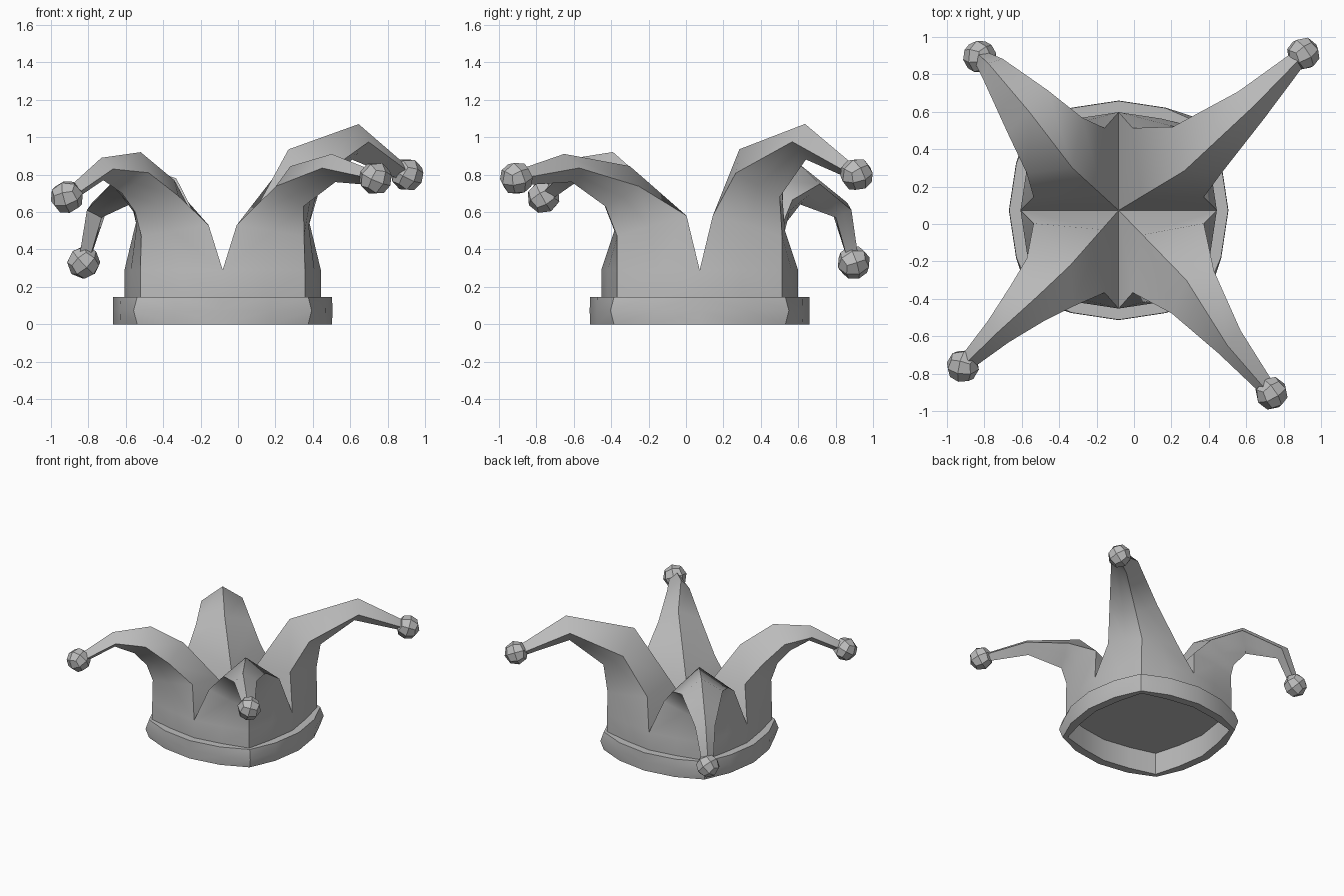
import bpy, bmesh, math, random
from mathutils import Vector, Euler

random.seed(4)
cube = bpy.data.objects.get("Cube")
if cube:
    bpy.data.objects.remove(cube, do_unlink=True)

grey = bpy.data.materials.new("plain_grey")
grey.use_nodes = True
grey.diffuse_color = (0.5, 0.5, 0.5, 1)
grey.node_tree.nodes["Principled BSDF"].inputs["Base Color"].default_value = (0.5, 0.5, 0.5, 1)

CENTRE = Vector((-0.082, 0.073, 0))
BAND_TOP = 0.147
CEILING = 0.18
VALLEY = 0.29


def finish(bm, name, smooth):
    bmesh.ops.remove_doubles(bm, verts=bm.verts, dist=0.001)
    bmesh.ops.recalc_face_normals(bm, faces=bm.faces)
    mesh = bpy.data.meshes.new(name)
    bm.to_mesh(mesh)
    bm.free()
    mesh.materials.append(grey)
    obj = bpy.data.objects.new(name, mesh)
    bpy.context.collection.objects.link(obj)
    if smooth:
        bpy.ops.object.select_all(action='DESELECT')
        obj.select_set(True)
        bpy.context.view_layer.objects.active = obj
        bpy.ops.object.shade_smooth_by_angle(angle=math.radians(42))
    return obj


def quadrant(radius, corner, z, sx, sy):
    """Rounded-square outline of one quarter, from the y axis to the x axis."""
    inner, outer = radius * 0.43, radius * 0.935
    pts = [(0, radius), (inner, outer), (corner, corner), (outer, inner), (radius, 0)]
    return [CENTRE + Vector((x * sx, y * sy, z)) for x, y in pts]


def bridge(bm, ring_a, ring_b, closed=True):
    a = [bm.verts.new(p) for p in ring_a]
    b = [bm.verts.new(p) for p in ring_b]
    n = len(a)
    for i in range(n if closed else n - 1):
        j = (i + 1) % n
        bm.faces.new((a[i], a[j], b[j], b[i]))
    return b


# Head band: thick tube whose corners bulge at mid height, closed inside by a ceiling
band_profile = [(0.52, 0.43, CEILING), (0.52, 0.43, 0), (0.585, 0.457, 0),
                (0.587, 0.476, BAND_TOP / 2), (0.585, 0.457, BAND_TOP),
                (0.52, 0.43, BAND_TOP)]
bm = bmesh.new()
for sx in (-1, 1):
    for sy in (-1, 1):
        loops = [quadrant(*p, sx, sy) for p in band_profile]
        for a, b in zip(loops, loops[1:]):
            bridge(bm, a, b, closed=False)
        bm.faces.new([bm.verts.new(p) for p in
                      [CENTRE + Vector((0, 0, CEILING))] + loops[0]])
finish(bm, "head_band", True)

# Each horn: bell centre, then sections of (ridge point, underside point, half width)
horns = {
    (1, 1): ((0.905, 0.91, 0.80), [
        ((0.27, 0.285, 0.935), (0.40, 0.50, 0.68), 0.18),
        ((0.645, 0.635, 1.07), (0.61, 0.64, 0.88), 0.1)]),
    (1, -1): ((0.735, -0.905, 0.78), [
        ((0.28, -0.30, 0.845), (0.35, -0.43, 0.63), 0.16),
        ((0.50, -0.65, 0.91), (0.52, -0.61, 0.76), 0.085)]),
    (-1, -1): ((-0.915, -0.76, 0.68), [
        ((-0.34, -0.22, 0.77), (-0.55, -0.40, 0.60), 0.18),
        ((-0.52, -0.39, 0.92), (-0.62, -0.46, 0.70), 0.13),
        ((-0.73, -0.58, 0.89), (-0.72, -0.57, 0.77), 0.08)]),
    (-1, 1): ((-0.825, 0.895, 0.33), [
        ((-0.33, 0.30, 0.78), (-0.52, 0.54, 0.55), 0.21),
        ((-0.56, 0.60, 0.86), (-0.58, 0.61, 0.64), 0.155),
        ((-0.78, 0.86, 0.65), (-0.73, 0.80, 0.57), 0.075)]),
}


def section(ridge, under, side_p, side_q):
    return [ridge, side_p, (side_p + under) / 2, under, (side_q + under) / 2, side_q]


# Crown: walls that open into four drooping horns
bm = bmesh.new()
for (sx, sy), (bell, stations) in horns.items():
    bell = Vector(bell)
    across = Vector((-sx, sy, 0)).normalized()
    valley = CENTRE + Vector((0, 0, VALLEY))
    wall_low = quadrant(0.525, 0.44, BAND_TOP, sx, sy)
    wall_top = quadrant(0.525, 0.44, VALLEY, sx, sy)
    bridge(bm, wall_low, wall_top, closed=False)

    # Throat of the horn, just above the valley
    first_ridge = Vector(stations[0][0])
    throat = section(valley.lerp(first_ridge, 0.35),
                     CENTRE + Vector((0.435 * sx, 0.44 * sy, 0.47)),
                     CENTRE + Vector((0.075 * sx, 0.44 * sy, 0.53)),
                     CENTRE + Vector((0.455 * sx, 0.07 * sy, 0.58)))
    for i in (2, 4):
        throat[i] += Vector((sx, sy, 0)) * 0.015
    rings = [[valley] + wall_top, throat]

    # Sections along the horn
    for ridge, under, width in stations:
        ridge, under = Vector(ridge), Vector(under)
        mid = (ridge + under) / 2
        rings.append(section(ridge, under, mid + across * width, mid - across * width))

    # Narrow tip inside the bell
    lift = (ridge - under).normalized() * 0.04
    rings.append(section(bell + lift, bell - lift,
                         bell + across * 0.04, bell - across * 0.04))
    for a, b in zip(rings, rings[1:]):
        end = bridge(bm, a, b)
    bm.faces.new(end)
finish(bm, "crown_with_horns", True)

# Bells: faceted balls made from a divided cube
names = {(1, 1): "back_left", (1, -1): "front_left",
         (-1, -1): "front_right", (-1, 1): "back_right"}
for key, (bell, stations) in horns.items():
    bm = bmesh.new()
    bmesh.ops.create_cube(bm, size=1)
    bmesh.ops.subdivide_edges(bm, edges=bm.edges, cuts=1, use_grid_fill=True)
    turn = Euler([random.uniform(0.2, 1.2) for _ in range(3)]).to_matrix()
    for v in bm.verts:
        v.co = turn @ v.co.normalized() * 0.09 + Vector(bell)
    finish(bm, names[key] + "_bell", False)
